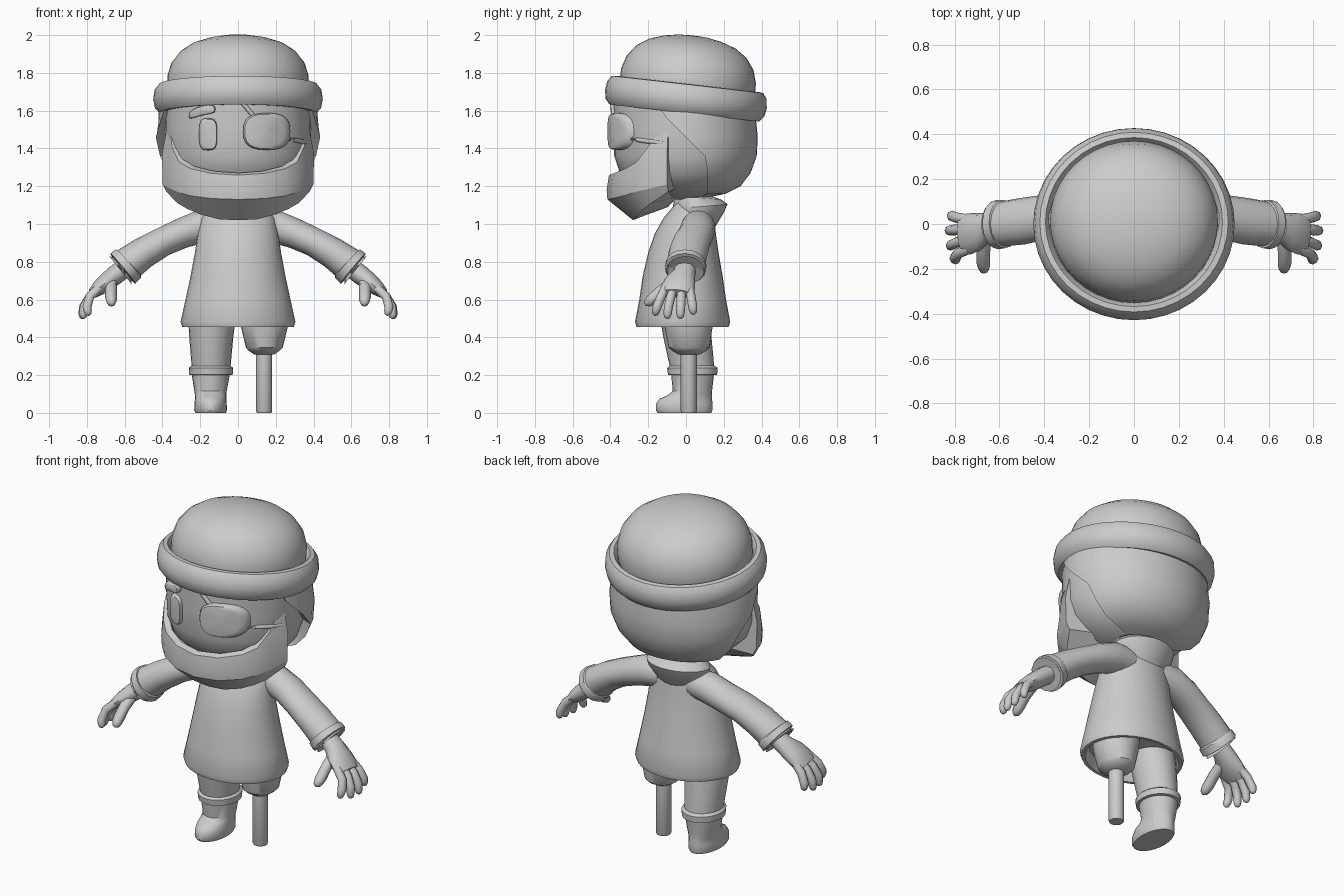
import bpy, bmesh, math
from math import sin, cos, pi, radians, sqrt
from mathutils import Vector, Matrix

if "Cube" in bpy.data.objects:
    bpy.data.objects.remove(bpy.data.objects["Cube"])

grey = bpy.data.materials.new("plain_grey")
grey.diffuse_color = (0.6, 0.6, 0.6, 1)
grey.use_nodes = True
grey.node_tree.nodes["Principled BSDF"].inputs["Base Color"].default_value = grey.diffuse_color


def finish(name, bm, angle=35):
    bmesh.ops.remove_doubles(bm, verts=bm.verts, dist=0.0005)
    bmesh.ops.recalc_face_normals(bm, faces=bm.faces)
    me = bpy.data.meshes.new(name)
    bm.to_mesh(me)
    bm.free()
    ob = bpy.data.objects.new(name, me)
    bpy.context.collection.objects.link(ob)
    me.materials.append(grey)
    bpy.ops.object.select_all(action='DESELECT')
    ob.select_set(True)
    bpy.context.view_layer.objects.active = ob
    bpy.ops.object.shade_smooth_by_angle(angle=radians(angle))
    return ob


def skin(name, rings, closed=True, caps=True, angle=35, loop=False):
    """Bridge rings of points that all have the same count."""
    bm = bmesh.new()
    vs = [[bm.verts.new(p) for p in r] for r in rings]
    n = len(rings[0])
    pairs = list(zip(vs, vs[1:])) + ([(vs[-1], vs[0])] if loop else [])
    for a, b in pairs:
        for i in range(n if closed else n - 1):
            j = (i + 1) % n
            bm.faces.new((a[i], a[j], b[j], b[i]))
    if caps and not loop:
        bm.faces.new(vs[0])
        bm.faces.new(vs[-1])
    return finish(name, bm, angle)


def loft(name, rows, n=24, angle=35):
    """Stack of ellipses: (z, x0, x1, y0, y1)."""
    rings = []
    for z, x0, x1, y0, y1 in rows:
        rings.append([((x0 + x1) / 2 + (x1 - x0) / 2 * cos(2 * pi * i / n),
                       (y0 + y1) / 2 + (y1 - y0) / 2 * sin(2 * pi * i / n), z) for i in range(n)])
    return skin(name, rings, angle=angle)


def tube(name, pts, n=12, side=1, angle=50):
    """Sweep of ellipses: (x, y, z, radius across, radius thick)."""
    ps = [Vector(p[:3]) for p in pts]
    rings = []
    for k, p in enumerate(ps):
        t = (ps[min(k + 1, len(ps) - 1)] - ps[max(k - 1, 0)]).normalized()
        ref = Vector((0, 1, 0)) if abs(t.y) < 0.7 else Vector((1, 0, 0))
        a = (ref - t * ref.dot(t)).normalized()
        b = t.cross(a)
        ring = [p + a * pts[k][3] * cos(2 * pi * i / n) + b * pts[k][4] * sin(2 * pi * i / n) for i in range(n)]
        rings.append([(v.x * side, v.y, v.z) for v in ring])
    return skin(name, rings, angle=angle)


def finger(name, pts, r, side):
    a, b = Vector(pts[-2]), Vector(pts[-1])
    d = (b - a).normalized()
    path = [(*p, r, r) for p in pts[:-1]]
    path += [(*(b - d * r), r * .9, r * .9), (*(b - d * r * .3), r * .65, r * .65), (*b, r * .2, r * .2)]
    tube(name, path, 8, side, 60)


# Head and neck
loft("head", [(z, -r, r, -r, r * .88) for z, r in
     [(1.13, .1), (1.16, .2), (1.2, .28), (1.27, .35), (1.36, .38), (1.5, .387), (1.72, .385)]], 36)
loft("neck", [(1.05, -.09, .09, -.07, .12), (1.2, -.09, .09, -.06, .11)], 16)

# Hair shell: rows of (z, scale, how far forward the side edge reaches)
hair_rows = [(1.66, .95, -.16), (1.57, .97, -.11), (1.46, 1, 0), (1.36, .985, .1),
             (1.27, .9, .115), (1.2, .76, .115), (1.16, .55, .11), (1.14, .3, .08)]
rings = []
for z, s, y in hair_rows:
    a = math.acos(y / (.38 * s))
    outer = [(.435 * s * sin(a * k / 12), .38 * s * cos(a * k / 12), z) for k in range(-12, 13)]
    inner = [(x * .83, min(yy * .83, yy) + (.03 if abs(x) > .3 * s else 0), z + .015) for x, yy, _ in reversed(outer)]
    rings.append(outer + inner)
skin("hair", rings, angle=30)

# Hat: tilted dome and rolled band
tilt = Matrix.Translation((0, 0, 1.665)) @ Matrix.Rotation(radians(-6.5), 4, 'X')


def turned(name, prof, n, loop, sy=.96):
    rings = [[tilt @ Vector((r * cos(2 * pi * i / n), r * sy * sin(2 * pi * i / n), z)) for i in range(n)]
             for r, z in prof]
    return skin(name, rings, angle=38, loop=loop)


turned("hat_dome", [(.36, 0), (.375, .05), (.374, .12), (.352, .19), (.305, .25),
                    (.24, .292), (.16, .318), (.08, .332), (.01, .335)], 40, False)
turned("hat_band", [(.36, -.05), (.38, -.075), (.415, -.078), (.44, -.05), (.449, -.005),
                    (.442, .045), (.42, .074), (.395, .077), (.375, .05)], 40, True)

# Beard: columns of (angle, top, lower edge, bottom, outer radius, bottom radius)
cols = [(0, 1.27, 1.13, 1.02, .42, .28), (20, 1.28, 1.135, 1.025, .42, .29), (38, 1.305, 1.15, 1.05, .42, .32),
        (50, 1.34, 1.17, 1.08, .42, .35), (60, 1.42, 1.185, 1.11, .415, .37), (76, 1.57, 1.21, 1.17, .415, .39)]
cols = [(-c[0], *c[1:]) for c in reversed(cols[1:])] + cols
rings = []
for a, top, low, bot, ro, rb in cols:
    sx, sy = sin(radians(a)), -cos(radians(a))
    tip = .025 if abs(a) > 70 else 0
    sec = [(.1, 1.14), (.35, top - .05), (.375, top), (ro - tip - .012, top - .012),
           (ro, (top + low) / 2 - .02), (ro - .004, low), (rb, bot), (.12, max(bot + .03, 1.09))]
    rings.append([(r * sx, r * sy, z) for r, z in sec])
skin("beard", rings, angle=24)


# Face details wrap onto the front of the head
def face_y(x, out):
    return -(.387 + out) * sqrt(max(0, 1 - (x / (.387 + out)) ** 2))


def plate(name, cx, cz, w, h, power, thick, slope=0, bend=0, n=24):
    rings = []
    for s, d in [(1, -.02), (1, thick * .55), (.93, thick * .9), (.75, thick), (.05, thick * 1.05)]:
        ring = []
        for i in range(n):
            c, q = cos(2 * pi * i / n), sin(2 * pi * i / n)
            u = math.copysign(abs(c) ** power, c) * w * s
            v = math.copysign(abs(q) ** power, q) * h * s
            x = cx + u
            ring.append((x, face_y(x, d), cz + v + slope * u - bend * u * u))
        rings.append(ring)
    skin(name, rings, angle=45)


plate("eye", -.158, 1.475, .048, .085, .6, .025)
plate("eyebrow", -.19, 1.6, .07, .025, .6, .035, .25, 2)
plate("eye_patch", .152, 1.49, .125, .098, .75, .033, .0, 0)
for nm, (x0, z0), (x1, z1) in [("strap_upper", (.0, 1.67), (.1, 1.55)), ("strap_lower", (.25, 1.455), (.37, 1.43))]:
    pts = []
    for k in range(7):
        x = x0 + (x1 - x0) * k / 6
        pts.append((x, face_y(x, .002), z0 + (z1 - z0) * k / 6, .012, .012))
    tube(nm, pts, 8)

# Coat with a hollow hem
loft("coat", [(.51, -.25, .25, -.22, .185), (.455, -.275, .275, -.245, .21), (.455, -.295, .295, -.262, .226),
              (.482, -.304, .304, -.27, .234), (.6, -.278, .278, -.247, .212), (.72, -.252, .252, -.23, .195),
              (.85, -.228, .228, -.2, .172), (.95, -.213, .213, -.165, .158), (1.03, -.195, .195, -.12, .15),
              (1.09, -.15, .15, -.07, .14), (1.12, -.1, .1, -.05, .12)], 32, 38)

# Hood lying around the neck and down the back
rings = []
for i in range(28):
    a = 2 * pi * i / 28
    s, c = sin(a), cos(a)
    b = max(c, 0)
    rings.append([(.09 * s, .03 + .1 * c, 1.09), (.105 * s, .04 + .1 * c, 1.145),
                  (.15 * s, .055 + (.13 if c > 0 else .1) * c, 1.14 - .01 * b),
                  (.19 * s, .06 + (.16 if c > 0 else .11) * c, 1.09 + .015 * b),
                  (.185 * s, .06 + (.14 if c > 0 else .11) * c, 1.06 - .0 * b),
                  (.16 * s, .05 + .09 * c, 1.03 - .07 * b * b)])
skin("hood", rings, loop=True, angle=40)

# Arms and hands
for side, tag in ((1, "left"), (-1, "right")):
    tube(tag + "_sleeve", [(.1, .06, .99, .08, .08), (.2, .065, .985, .09, .088), (.3, .055, .95, .095, .08),
                           (.4, .03, .905, .1, .077), (.5, .012, .848, .104, .083), (.59, 0, .783, .1, .092)], 16, side)
    tube(tag + "_cuff", [(.575, 0, .795, .098, .088), (.58, 0, .79, .108, .1), (.61, -.003, .764, .11, .104),
                         (.622, -.003, .755, .102, .096), (.605, -.003, .768, .075, .065)], 16, side, 35)
    tube(tag + "_palm", [(.59, -.003, .775, .055, .05), (.65, -.012, .73, .062, .052), (.7, -.033, .69, .085, .048),
                         (.74, -.045, .658, .092, .04), (.77, -.05, .632, .08, .028)], 12, side)
    for k, (y0, y1, x1, z1) in enumerate([(-.11, -.165, .79, .515), (-.067, -.1, .82, .498),
                                          (-.022, -.03, .827, .498), (.018, .04, .815, .52)]):
        finger(f"{tag}_finger_{k + 1}", [(.735, y0, .662), (.785, (y0 * .6 + y1 * .4), .615),
                                         ((x1 + .785) / 2 + .012, y0 * .2 + y1 * .8, .56), (x1, y1, z1)], .024, side)
    finger(tag + "_thumb", [(.67, -.05, .695), (.672, -.12, .655), (.672, -.17, .61), (.668, -.215, .572)], .031, side)

# Booted leg
loft("trouser_leg", [(.52, -.265, -.01, -.14, .12), (.4, -.258, -.025, -.12, .135), (.24, -.245, -.04, -.085, .15)])
loft("boot_band", [(.2, -.245, -.04, -.08, .15), (.202, -.258, -.028, -.095, .165), (.238, -.26, -.026, -.1, .168),
                   (.25, -.245, -.04, -.085, .15)])
loft("boot", [(0, -.225, -.065, -.15, .135), (.015, -.232, -.058, -.16, .14), (.05, -.23, -.06, -.158, .14),
              (.075, -.228, -.062, -.14, .138), (.092, -.228, -.062, -.1, .137), (.115, -.231, -.06, -.07, .138),
              (.22, -.248, -.04, -.08, .15)])

# Stump and peg
loft("stump", [(.52, .01, .27, -.12, .145), (.45, .017, .262, -.113, .14), (.345, .042, .237, -.092, .125),
               (.33, .055, .222, -.075, .11), (.308, .088, .19, -.04, .07)])
loft("peg", [(0, .1, .177, -.023, .053), (.01, .095, .181, -.028, .058), (.33, .095, .181, -.028, .058)], 16)
